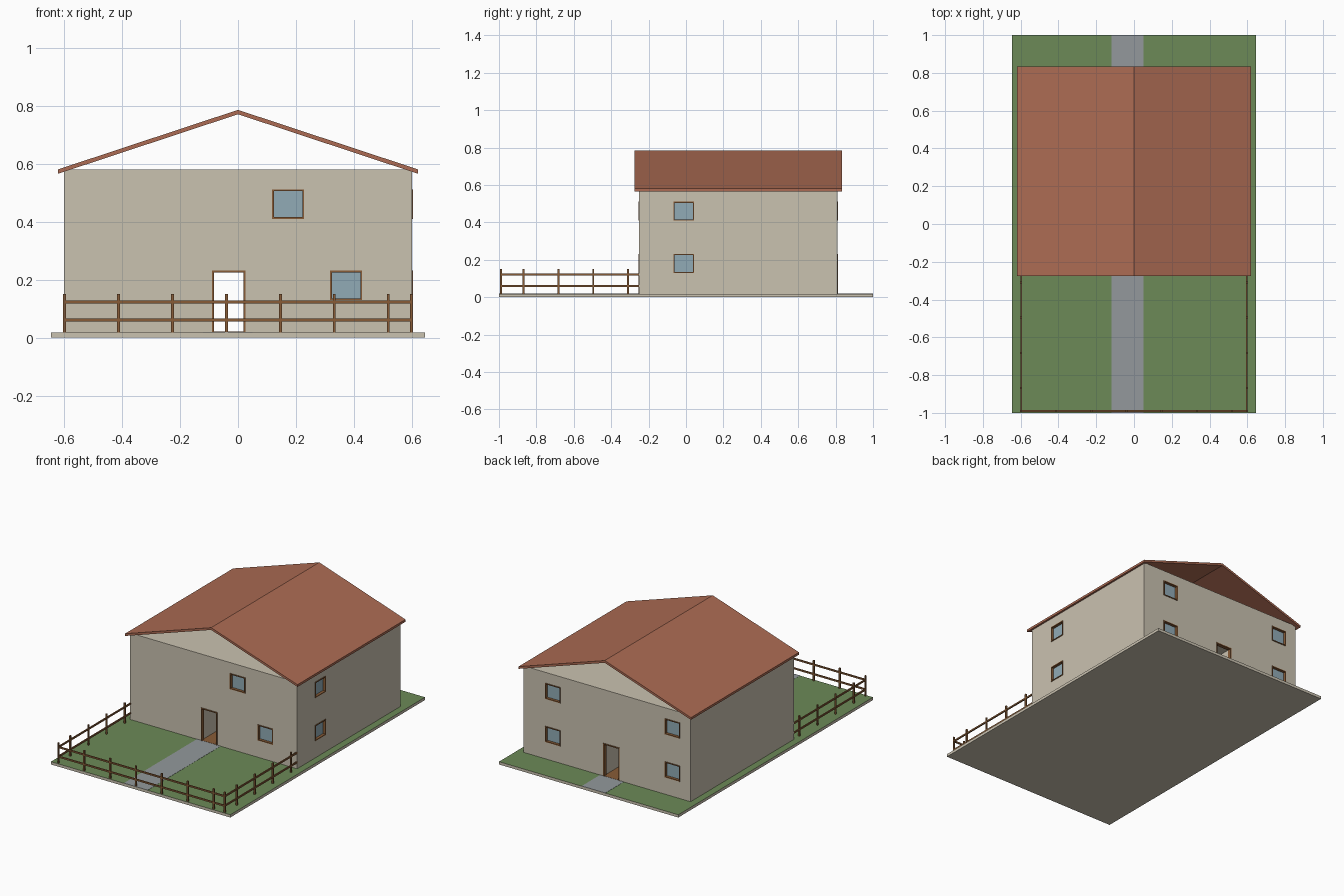
import bpy
import bmesh
from mathutils import Vector, Matrix

if "Cube" in bpy.data.objects:
    bpy.data.objects.remove(bpy.data.objects["Cube"])


def material(name, rgb):
    """Flat material from 0-255 display values, stored as linear."""
    col = [((c / 255 + 0.055) / 1.055) ** 2.4 for c in rgb] + [1]
    m = bpy.data.materials.new(name)
    m.use_nodes = True
    m.diffuse_color = col
    m.node_tree.nodes["Principled BSDF"].inputs["Base Color"].default_value = col
    return m


PLASTER = material("plaster", (202, 194, 176))
GRASS = material("grass", (108, 138, 87))
PAVING = material("paving", (147, 153, 156))
TILE = material("roof_tile", (172, 107, 83))
WOOD = material("wood", (136, 92, 55))
GLASS = material("glass", (145, 171, 182))


def add_box(bm, lo, hi):
    lo, hi = Vector(lo), Vector(hi)
    mat = Matrix.Translation((lo + hi) / 2) @ Matrix.Diagonal((*(hi - lo), 1))
    bmesh.ops.create_cube(bm, size=1, matrix=mat)


def finish(name, bm, *mats):
    bmesh.ops.recalc_face_normals(bm, faces=bm.faces)
    me = bpy.data.meshes.new(name)
    bm.to_mesh(me)
    bm.free()
    for m in mats:
        me.materials.append(m)
    ob = bpy.data.objects.new(name, me)
    bpy.context.collection.objects.link(ob)
    return ob


def boxes(name, spans, mat):
    bm = bmesh.new()
    for lo, hi in spans:
        add_box(bm, lo, hi)
    return finish(name, bm, mat)


def prism(name, profile, y0, y1, mat):
    """Extrude an (x, z) outline along y."""
    bm = bmesh.new()
    face = bm.faces.new([bm.verts.new((x, y0, z)) for x, z in profile])
    geo = bmesh.ops.extrude_face_region(bm, geom=[face])["geom"]
    verts = [v for v in geo if isinstance(v, bmesh.types.BMVert)]
    bmesh.ops.translate(bm, verts=verts, vec=(0, y1 - y0, 0))
    return finish(name, bm, mat)


# Main sizes
BASE, EAVE = 0.018, 0.58
HALF, FRONT, BACK = 0.6, -0.25, 0.81
DOOR_L, DOOR_R, DOOR_TOP = -0.088, 0.024, 0.23

# Ground slab with a grass top
bm = bmesh.new()
add_box(bm, (-0.645, -1, 0), (0.645, 1, BASE))
bm.normal_update()
for f in bm.faces:
    f.material_index = 1 if f.normal.z > 0.5 else 0
finish("ground_slab", bm, PLASTER, GRASS)

# Paths and hallway floor
boxes("path", [((-0.12, -1, BASE), (0.05, FRONT, BASE + 0.001)),
               ((-0.12, BACK, BASE), (0.05, 1, BASE + 0.001))], PAVING)
boxes("hall_floor", [((DOOR_L, FRONT, BASE), (DOOR_R, BACK, BASE + 0.002))], WOOD)

# House body with a hallway running from front door to back door
body = prism("house_body", [(-HALF, BASE), (DOOR_L, BASE), (DOOR_L, DOOR_TOP),
                            (DOOR_R, DOOR_TOP), (DOOR_R, BASE), (HALF, BASE),
                            (HALF, EAVE), (-HALF, EAVE)], FRONT, BACK, PLASTER)

# Windows: wall name, centre along the wall, centre height
LOW, HIGH = 0.18, 0.46
windows = [("front", 0.173, HIGH), ("front", 0.373, LOW)]
windows += [("side", -0.012, z) for z in (LOW, HIGH)]
windows += [("back", x, z) for x in (0.39, -0.47) for z in (LOW, HIGH)]


def on_wall(wall, u0, u1, z0, z1, inner, outer):
    """Box on a wall; inner and outer are offsets out of its surface."""
    if wall == "side":
        return (HALF + inner, u0, z0), (HALF + outer, u1, z1)
    if wall == "front":
        return (u0, FRONT - outer, z0), (u1, FRONT - inner, z1)
    return (u0, BACK + inner, z0), (u1, BACK + outer, z1)


def frame_bars(wall, u0, u1, z0, z1, t, inner, outer, sill=True):
    bars = [(u0, u0 + t, z0, z1), (u1 - t, u1, z0, z1), (u0 + t, u1 - t, z1 - t, z1)]
    if sill:
        bars.append((u0 + t, u1 - t, z0, z0 + t))
    return [on_wall(wall, *b, inner, outer) for b in bars]


W, H, DEPTH, PROUD = 0.055, 0.051, 0.018, 0.004
holes, frames, panes = [], [], []
for wall, u, z in windows:
    area = (u - W, u + W, z - H, z + H)
    holes.append(on_wall(wall, *area, -DEPTH, 0.05))
    frames += frame_bars(wall, *area, 0.006, -DEPTH, PROUD)
    panes.append(on_wall(wall, *area, -DEPTH, -DEPTH + 0.004))

# Cut the window recesses
cutter = boxes("window_cutter", holes, PLASTER)
cutter.hide_render = True
mod = body.modifiers.new("recesses", "BOOLEAN")
mod.object, mod.operation, mod.solver = cutter, "DIFFERENCE", "EXACT"
bpy.context.view_layer.objects.active = body
bpy.ops.object.modifier_apply(modifier=mod.name)
bpy.data.objects.remove(cutter)

boxes("window_frames", frames, WOOD)
boxes("window_panes", panes, GLASS)

# Door frames, front and back
bars = []
for wall in ("front", "back"):
    bars += frame_bars(wall, DOOR_L - 0.002, DOOR_R + 0.002, BASE, DOOR_TOP + 0.002,
                       0.007, -0.02, PROUD, sill=False)
boxes("door_frames", bars, WOOD)

# Gabled roof, open at both ends
EDGE, RIDGE, THICK = 0.62, 0.785, 0.015
prism("roof", [(-EDGE, EAVE - THICK), (0, RIDGE - THICK), (EDGE, EAVE - THICK),
               (EDGE, EAVE), (0, RIDGE), (-EDGE, EAVE)], -0.275, 0.835, TILE)

# Garden fence: posts and two rails on three sides
R, YF, STEP, TOP = 0.005, -0.99, 0.186, 0.15
spots = [(-0.598 + STEP * i, YF) for i in range(7)] + [(0.598, YF)]
spots += [(s * 0.598, -0.31 - STEP * i) for s in (-1, 1) for i in range(4)]
boxes("fence_posts", [((x - R, y - R, BASE), (x + R, y + R, TOP)) for x, y in spots], WOOD)

rails = []
r = 0.004
for z in (0.06, 0.122):
    rails.append(((-0.598, YF - r, z - R), (0.598, YF + r, z + R)))
    for x in (-0.598, 0.598):
        rails.append(((x - r, YF, z - R), (x + r, FRONT, z + R)))
boxes("fence_rails", rails, WOOD)
